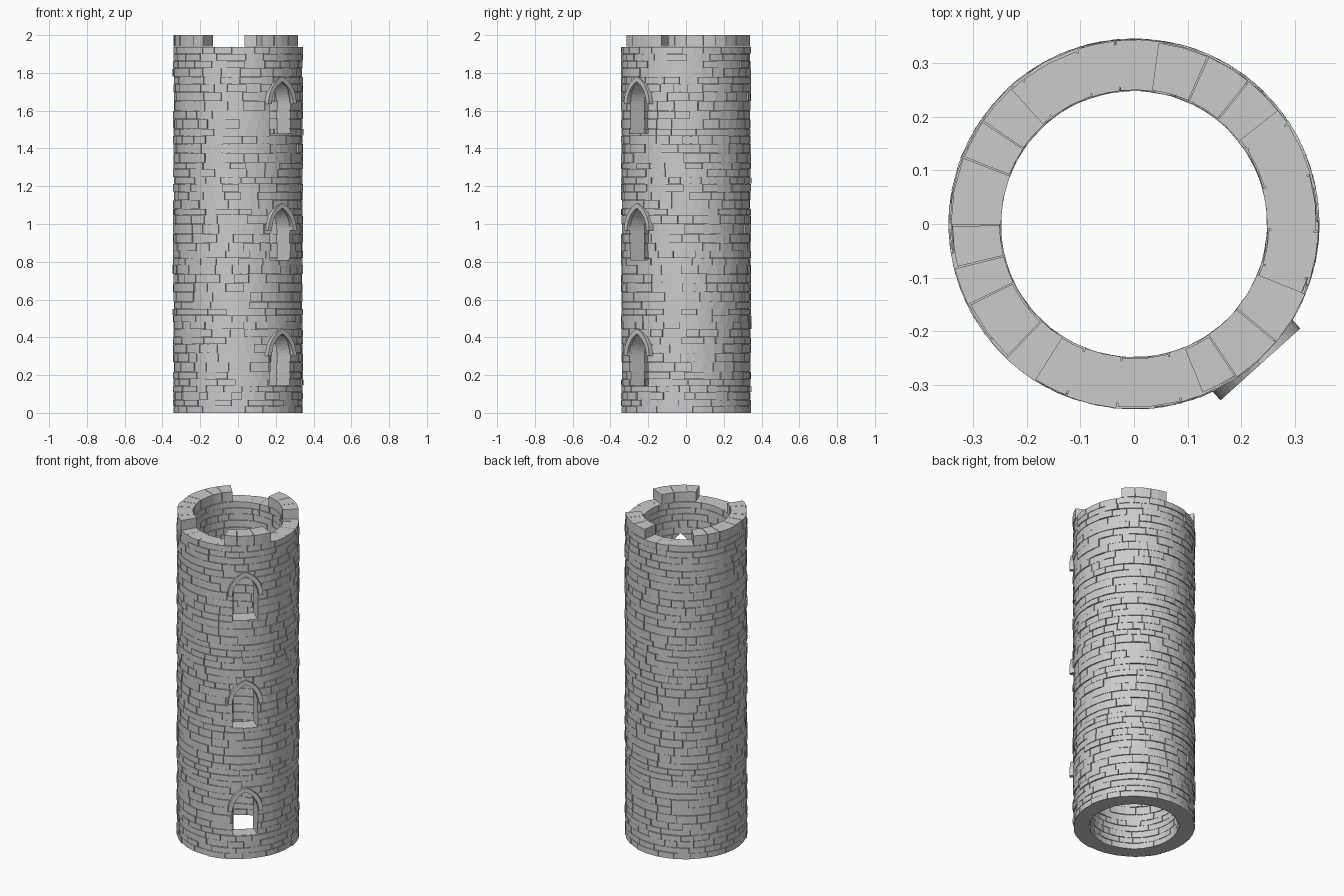
import bpy, bmesh, math, random
from math import sin, cos, radians

if "Cube" in bpy.data.objects:
    bpy.data.objects.remove(bpy.data.objects["Cube"])

random.seed(4)
WIN_AZ = radians(-48)           # direction the windows face
SILLS = (0.145, 0.81, 1.48)
WALL_TOP = 1.94
MERLONS = ((-68, -22), (38, 82.5), (132, 238))


def finish(bm, name):
    bmesh.ops.recalc_face_normals(bm, faces=bm.faces)
    me = bpy.data.meshes.new(name)
    bm.to_mesh(me)
    bm.free()
    ob = bpy.data.objects.new(name, me)
    bpy.context.collection.objects.link(ob)
    return ob


def stone(bm, a0, a1, z0, z1, r0, r1, segs=2):
    """Curved block; a closed ring when a1 - a0 is a full turn."""
    closed = a1 - a0 > 6.28
    rings = []
    for i in range(segs if closed else segs + 1):
        a = a0 + (a1 - a0) * i / segs
        rings.append([bm.verts.new((r * cos(a), r * sin(a), z))
                      for r, z in ((r0, z0), (r1, z0), (r1, z1), (r0, z1))])
    for i in range(segs):
        p, q = rings[i], rings[(i + 1) % len(rings)]
        for k in range(4):
            m = (k + 1) % 4
            bm.faces.new((p[k], p[m], q[m], q[k]))
    if not closed:
        bm.faces.new(rings[0])
        bm.faces.new(rings[-1][::-1])


def course(bm, a0, a1, z0, z1, count, top_gap=0.0025):
    """One row of stones of uneven length and depth."""
    cuts = [i + random.uniform(-0.25, 0.25) for i in range(count)] + [count]
    cuts[0] = 0
    for s, e in zip(cuts, cuts[1:]):
        b0, b1 = (a0 + (a1 - a0) * t / count for t in (s, e))
        stone(bm, b0 + 0.004, b1 - 0.004, z0, z1 - top_gap,
              random.uniform(0.248, 0.253), random.uniform(0.338, 0.346))


def arch(h, rise, spring, n=8):
    """Pointed arch points from right spring over the apex to the left spring."""
    R = (rise * rise + h * h) / (2 * h)
    end = math.asin(min(1, rise / R))
    right = [(h - R + R * cos(end * i / n), spring + R * sin(end * i / n))
             for i in range(n + 1)]
    right[-1] = (0, spring + rise)
    return right + [(-x, z) for x, z in right[-2::-1]]


def place(d, t, z):
    """Distance d out along the window axis, t sideways."""
    return (d * cos(WIN_AZ) - t * sin(WIN_AZ), d * sin(WIN_AZ) + t * cos(WIN_AZ), z)


# stone courses and battlement stones
bm = bmesh.new()
heights = [random.uniform(0.032, 0.052) for _ in range(46)]
scale = WALL_TOP / sum(heights)
z = 0
for h in heights:
    start = random.uniform(0, 6.28)
    course(bm, start, start + 2 * math.pi, z, z + h * scale, random.randint(20, 25))
    z += h * scale
for a, b in MERLONS:
    course(bm, radians(a), radians(b), WALL_TOP, 2.0, round((b - a) / 15), 0)
stones = finish(bm, "wall_stones")

# mortar core behind the joints
bm = bmesh.new()
stone(bm, 0, 2 * math.pi, 0, WALL_TOP - 0.003, 0.256, 0.335, 72)
core = finish(bm, "mortar_core")

# splayed window cutters
bm = bmesh.new()
for s in SILLS:
    loops = []
    for d, h, rise in ((0.38, 0.078, 0.122), (0.18, 0.046, 0.10)):
        pts = [(-h, s), (h, s)] + arch(h, rise, s + 0.155)
        loops.append([bm.verts.new(place(d, x, z)) for x, z in pts])
    p, q = loops
    n = len(p)
    for i in range(n):
        j = (i + 1) % n
        bm.faces.new((p[i], p[j], q[j], q[i]))
    bm.faces.new(p)
    bm.faces.new(q[::-1])
cutter = finish(bm, "window_cutter")
cutter.hide_render = True

for ob in (stones, core):
    mod = ob.modifiers.new("windows", 'BOOLEAN')
    mod.operation = 'DIFFERENCE'
    mod.solver = 'EXACT'
    mod.object = cutter
    bpy.context.view_layer.objects.active = ob
    bpy.ops.object.modifier_apply(modifier=mod.name)
bpy.data.objects.remove(cutter)

# pointed hood mouldings over the windows
for k, s in enumerate(SILLS):
    bm = bmesh.new()
    outer = arch(0.100, 0.146, s + 0.155)
    inner = arch(0.075, 0.119, s + 0.155)
    rows = []
    for (xo, zo), (xi, zi) in zip(outer, inner):
        rows.append([bm.verts.new(place(d, x, z)) for d, x, z in
                     ((0.315, xi, zi), (0.352, xi, zi), (0.352, xo, zo), (0.315, xo, zo))])
    for p, q in zip(rows, rows[1:]):
        for a in range(4):
            b = (a + 1) % 4
            bm.faces.new((p[a], p[b], q[b], q[a]))
    bm.faces.new(rows[0])
    bm.faces.new(rows[-1][::-1])
    finish(bm, f"window_hood_{k + 1}")
